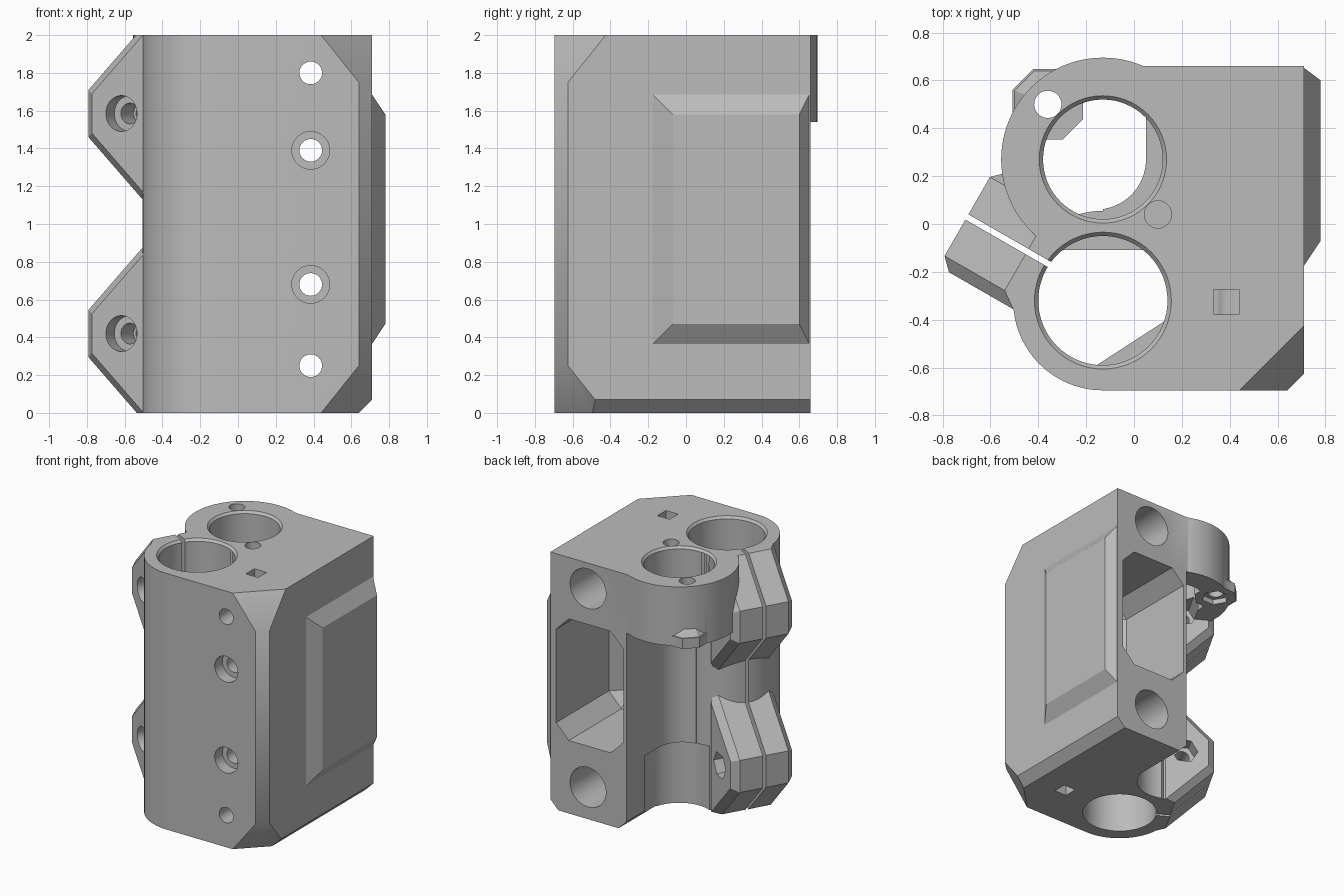
import bpy, bmesh
from math import cos, sin, pi, radians
from mathutils import Vector, Matrix

if "Cube" in bpy.data.objects:
    bpy.data.objects.remove(bpy.data.objects["Cube"], do_unlink=True)

grey = bpy.data.materials.new("plain grey")
grey.use_nodes = True
COLOUR = (0.5, 0.5, 0.5, 1)
grey.diffuse_color = COLOUR
grey.node_tree.nodes["Principled BSDF"].inputs["Base Color"].default_value = COLOUR

X, Y, Z = Vector((1, 0, 0)), Vector((0, 1, 0)), Vector((0, 0, 1))
U, V = Vector((-0.87, 0.5, 0)).normalized(), Vector((0.5, 0.87, 0)).normalized()
REAR, FRONT = (-0.13, 0.27), (-0.13, -0.32)
SEG = 64


def circle(c, r, n=SEG, a0=0.0, a1=2 * pi):
    full = abs(a1 - a0 - 2 * pi) < 1e-6
    steps = n if full else n - 1
    return [(c[0] + r * cos(a0 + (a1 - a0) * i / steps),
             c[1] + r * sin(a0 + (a1 - a0) * i / steps)) for i in range(n)]


def rect(a0, a1, b0, b1):
    return [(a0, b0), (a1, b0), (a1, b1), (a0, b1)]


def loft(name, pts, lo, hi, axes=(X, Y, Z), top=None, bevel=0.0, bevel_all=False, planes=()):
    """Solid between two matching outlines, optionally bevelled and trimmed by planes."""
    bm = bmesh.new()
    place = lambda p, c: bm.verts.new(axes[0] * p[0] + axes[1] * p[1] + axes[2] * c)
    low = [place(p, lo) for p in pts]
    high = [place(p, hi) for p in (top or pts)]
    caps = [bm.faces.new(low), bm.faces.new(high)]
    n = len(pts)
    for i in range(n):
        j = (i + 1) % n
        bm.faces.new((low[i], low[j], high[j], high[i]))
    bmesh.ops.recalc_face_normals(bm, faces=bm.faces)
    if bevel:
        edges = bm.edges[:] if bevel_all else [e for f in caps for e in f.edges]
        bmesh.ops.bevel(bm, geom=edges, offset=bevel, segments=1, affect='EDGES')
    for co, no in planes:
        geom = bm.verts[:] + bm.edges[:] + bm.faces[:]
        bmesh.ops.bisect_plane(bm, geom=geom, plane_co=co, plane_no=no, clear_outer=True)
        bmesh.ops.holes_fill(bm, edges=[e for e in bm.edges if e.is_boundary], sides=0)
    bmesh.ops.recalc_face_normals(bm, faces=bm.faces)
    mesh = bpy.data.meshes.new(name)
    bm.to_mesh(mesh)
    bm.free()
    obj = bpy.data.objects.new(name, mesh)
    bpy.context.collection.objects.link(obj)
    mesh.materials.append(grey)
    return obj


def combine(part, operation):
    mod = body.modifiers.new("boolean", 'BOOLEAN')
    mod.operation, mod.object, mod.solver = operation, part, 'EXACT'
    bpy.context.view_layer.objects.active = body
    bpy.ops.object.modifier_apply(modifier=mod.name)
    bpy.data.objects.remove(part, do_unlink=True)


def add(*args, **kw):
    combine(loft("part", *args, **kw), 'UNION')


def cut(*args, **kw):
    combine(loft("cutter", *args, **kw), 'DIFFERENCE')


ALONG_Y, ALONG_X, ALONG_V = (X, Z, Y), (Y, Z, X), (U, Z, V)

# Main block with a rounded front left side and chamfered right corners
outline = circle(FRONT, 0.375, 40, 1.5 * pi, 0.5 * pi)
outline += [(-0.13, 0.66), (0.71, 0.66), (0.71, -0.695)]
body = loft("clamp_block", outline, 0, 2, planes=[
    ((0.64, -0.695, 0), (1, -1, 0)),
    ((0.64, 0, 0), (1, 0, -1)),
    ((0.44, -0.695, 2), (1, -1, 0.8)),
    ((0.44, -0.695, 0), (1, -1, -0.8))])

# Open recess under the rear ring
cut(rect(-0.9, 0.05, 0.27, 0.9), -0.1, 1.54)
cut(circle((-0.16, 0.27), 0.21), -0.1, 1.54)
cut(circle(REAR, 0.25), -0.1, 0.5)
cut([(0.03, 0.09), (0.03, -0.02), (0.14, -0.02)], 0.2, 0.8, axes=ALONG_Y)

# Rear ring, side bulge and clamp ears
add(circle(REAR, 0.425, 96), 1.54, 2)
add(rect(-0.19, 0.66, 0.35, 1.70), 0.70, 0.78, axes=ALONG_X,
    top=rect(-0.07, 0.60, 0.47, 1.58))
for mid in (0.42, 1.585):
    ear = [(0.2, mid - 0.545), (0.62, mid - 0.125), (0.62, mid + 0.125), (0.2, mid + 0.545)]
    add(ear, -0.56, -0.08, axes=ALONG_V, bevel=0.05,
        planes=[((0, 0, 0), (0, 0, -1)), ((0, 0, 2), (0, 0, 1))])

# Bores with chamfered mouths
for centre, r, z0 in ((REAR, 0.25, 1.5), (FRONT, 0.27, -0.1)):
    cut(circle(centre, r), z0, 2.1)
    cut(circle(centre, r - 0.02), 1.96, 2.01, top=circle(centre, r + 0.025))

# Screw boss on the ring
boss = (-0.36, 0.5)
octagon = lambda r: circle(boss, r, 8, pi / 8, pi / 8 + 2 * pi)
add(octagon(0.16), 1.54, 1.62)
add(octagon(0.159), 1.61, 1.70, top=octagon(0.08))
cut(circle(REAR, 0.25), 1.62, 2.1)
cut(circle(boss, 0.057, 32), 1.4, 2.1)
cut(circle(boss, 0.1, 6), 1.4, 1.58)

# Clamp slit, ear screws and nut traps
cut(rect(0.15, 0.75, -0.1, 2.1), -0.335, -0.31, axes=ALONG_V)
for mid in (0.42, 1.585):
    spot = (0.39, mid)
    cut(circle(spot, 0.055, 32), -0.8, 0.1, axes=ALONG_V)
    cut(circle(spot, 0.095, 40), -0.8, -0.47, axes=ALONG_V)
    cut(circle(spot, 0.1, 6), -0.19, 0.05, axes=ALONG_V)

# Rear pocket
cut(rect(0.08, 0.66, 0.57, 1.52), -0.1, 1.1, axes=ALONG_Y, bevel=0.11, bevel_all=True)

# Front screw holes, countersinks and wide rear holes
for z in (0.25, 0.68, 1.39, 1.80):
    cut(circle((0.385, z), 0.06, 32), -0.8, 0.3, axes=ALONG_Y)
for z in (0.68, 1.39):
    cut(circle((0.385, z), 0.1, 40), -0.8, -0.6, axes=ALONG_Y)
for z in (0.25, 1.80):
    cut(circle((0.385, z), 0.155, 48), 0.0, 0.8, axes=ALONG_Y)

# Square nut slots and a blind hole
for z0, z1 in ((-0.1, 0.3), (1.75, 2.1)):
    cut(rect(0.333, 0.438, -0.378, -0.273), z0, z1)
cut(circle((0.10, 0.04), 0.057, 32), 1.7, 2.1)

# Flat stops inside the front bore
for angle in (90, -57):
    a = radians(angle)
    add(circle(FRONT, 0.273, 20, a - 0.68, a + 0.68), 0.95, 1.1)

bpy.ops.object.select_all(action='DESELECT')
body.select_set(True)
bpy.context.view_layer.objects.active = body
bpy.ops.object.shade_smooth_by_angle(angle=radians(30))
